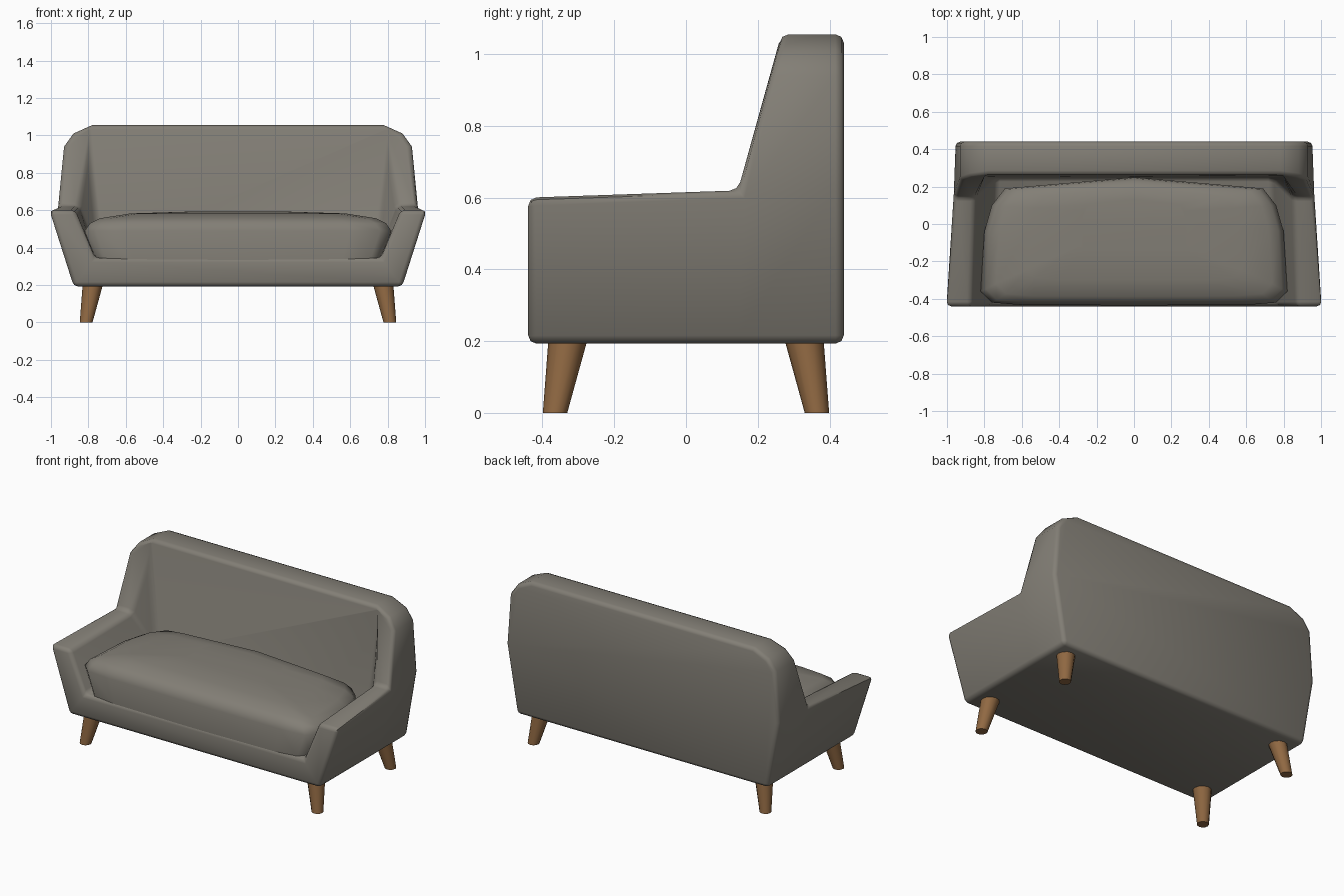
import bpy, bmesh, math
from mathutils import Vector

if "Cube" in bpy.data.objects:
    bpy.data.objects.remove(bpy.data.objects["Cube"])


def material(name, rgb):
    m = bpy.data.materials.new(name)
    m.diffuse_color = (*rgb, 1)
    m.use_nodes = True
    m.node_tree.nodes["Principled BSDF"].inputs["Base Color"].default_value = m.diffuse_color
    return m


FABRIC = material("grey fabric", (0.225, 0.21, 0.18))
WOOD = material("warm wood", (0.28, 0.14, 0.055))


def make(name, bm, mat, angle, bevel=0):
    bmesh.ops.recalc_face_normals(bm, faces=bm.faces)
    me = bpy.data.meshes.new(name)
    bm.to_mesh(me)
    bm.free()
    me.materials.append(mat)
    ob = bpy.data.objects.new(name, me)
    bpy.context.collection.objects.link(ob)
    bpy.ops.object.select_all(action='DESELECT')
    ob.select_set(True)
    bpy.context.view_layer.objects.active = ob
    if bevel:
        mod = ob.modifiers.new("soft edges", 'BEVEL')
        mod.width = bevel
        mod.segments = 2
        mod.limit_method = 'ANGLE'
        mod.angle_limit = math.radians(36)
        bpy.ops.object.modifier_apply(modifier=mod.name)
    bpy.ops.object.shade_smooth_by_angle(angle=math.radians(angle))
    return ob


# Shell: base, flared arms and winged back as one mirrored cage
P = {
    # arm front: outer bottom, outer top, inner top, inner bottom
    "Af": (0.878, -0.44, 0.193), "Bf": (1.01, -0.44, 0.6),
    "Cf": (0.87, -0.44, 0.6), "Df": (0.765, -0.44, 0.345),
    # where the arm meets the back
    "Aw": (0.88, 0.145, 0.193), "Bw": (0.968, 0.145, 0.62), "Cw": (0.85, 0.145, 0.62),
    # rear corners
    "Ab": (0.88, 0.44, 0.193), "Bb": (0.953, 0.44, 0.62),
    # rounded top outline, front and rear
    "T1f": (0.93, 0.229, 0.94), "T1b": (0.93, 0.44, 0.94),
    "T2f": (0.88, 0.248, 1.01), "T2b": (0.88, 0.44, 1.01),
    "T3f": (0.78, 0.262, 1.055), "T3b": (0.78, 0.44, 1.055),
    # inner back panel: upper and lower corner
    "I": (0.80, 0.258, 0.95), "J": (0.74, 0.25, 0.345),
}
SIDE = ["Af Bf Cf Df", "Af Aw Bw Bf", "Aw Ab Bb Bw", "Bf Bw Cw Cf", "Cf Cw J Df",
        "Bw Bb T1b T1f", "T1f T1b T2b T2f", "T2f T2b T3b T3f",
        "Bw T1f I Cw", "T1f T2f I", "T2f T3f I", "Cw I J"]
SPAN = ["Af Df", "Df J", "J I T3f", "T3f T3b", "T3b T2b T1b Bb Ab", "Ab Aw Af"]
bm = bmesh.new()
R = {k: bm.verts.new(v) for k, v in P.items()}
L = {k: bm.verts.new((-v[0], v[1], v[2])) for k, v in P.items()}
for f in SIDE:
    bm.faces.new([R[k] for k in f.split()])
    bm.faces.new([L[k] for k in reversed(f.split())])
for f in SPAN:
    ks = f.split()
    bm.faces.new([R[k] for k in ks] + [L[k] for k in reversed(ks)])
make("sofa_shell", bm, FABRIC, 50, 0.03)

# Seat cushion: one outline lofted into a low dome
half = [(0.69, 0.19), (0.76, 0.10), (0.80, -0.04), (0.82, -0.36), (0.76, -0.42), (0.6, -0.433)]
outline = [(0, 0.25)] + half + [(0, -0.435)] + [(-x, y) for x, y in reversed(half)]
bm = bmesh.new()
rings = []
for z, sx, sy in [(0.335, 0.93, 1), (0.49, 1, 1), (0.53, 0.965, 0.97),
                  (0.557, 0.9, 0.9), (0.583, 0.7, 0.72), (0.592, 0.35, 0.4)]:
    rings.append([bm.verts.new((x * sx, 0.05 + (y - 0.05) * sy, z)) for x, y in outline])
n = len(outline)
for a, b in zip(rings, rings[1:]):
    for i in range(n):
        bm.faces.new((a[i], a[(i + 1) % n], b[(i + 1) % n], b[i]))
bm.faces.new(rings[0])
bm.faces.new(rings[-1])
make("seat_cushion", bm, FABRIC, 55)

# Splayed, tapered legs
for name, sy in (("front", -1), ("back", 1)):
    for side, sx in (("left", -1), ("right", 1)):
        bm = bmesh.new()
        loops = []
        for x, y, z, r in ((0.812, 0.365, 0, 0.034), (0.775, 0.328, 0.21, 0.055)):
            loops.append([bm.verts.new((sx * x + r * math.cos(i * math.tau / 12),
                                        sy * y + r * math.sin(i * math.tau / 12), z))
                          for i in range(12)])
        lo, hi = loops
        for i in range(12):
            j = (i + 1) % 12
            bm.faces.new((lo[i], lo[j], hi[j], hi[i]))
        bm.faces.new(lo)
        bm.faces.new(hi)
        make(f"{name}_{side}_leg", bm, WOOD, 40)
